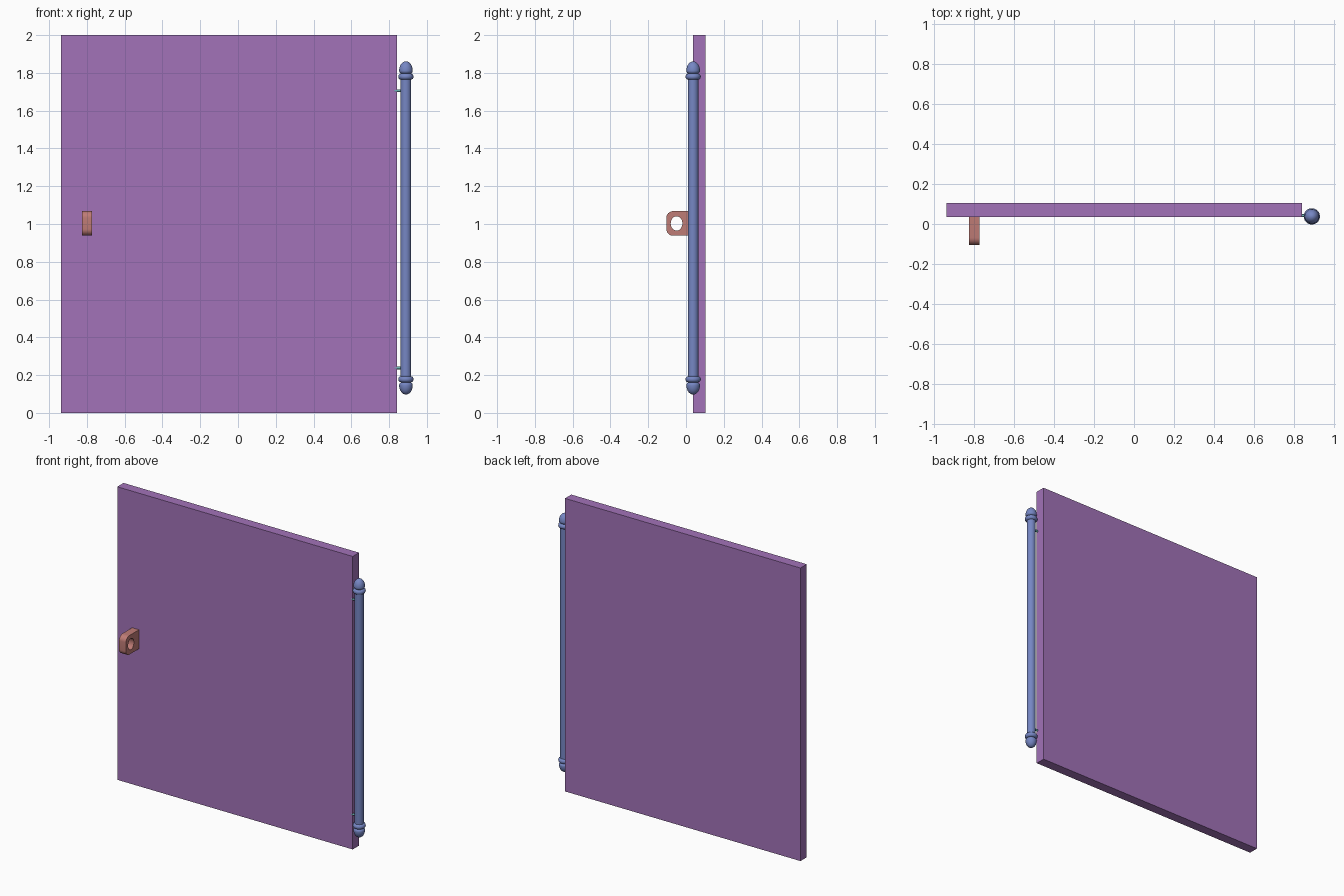
import bpy, bmesh
from math import sin, cos, pi, radians

if "Cube" in bpy.data.objects:
    bpy.data.objects.remove(bpy.data.objects["Cube"])


def material(name, rgb):
    m = bpy.data.materials.new(name)
    m.diffuse_color = (*rgb, 1)
    m.use_nodes = True
    m.node_tree.nodes["Principled BSDF"].inputs["Base Color"].default_value = m.diffuse_color
    return m


PURPLE = material("purple", (0.36, 0.17, 0.48))
BLUE = material("blue", (0.18, 0.24, 0.55))
RED = material("red", (0.52, 0.2, 0.18))
TEAL = material("teal", (0.15, 0.45, 0.45))

HX, HY, MID = 0.889, 0.038, 0.979     # hinge axis and its middle height


def finish(ob, name, mat, smooth=True):
    ob.name = name
    ob.data.materials.clear()
    ob.data.materials.append(mat)
    if smooth:
        bpy.ops.object.select_all(action='DESELECT')
        ob.select_set(True)
        bpy.context.view_layer.objects.active = ob
        bpy.ops.object.shade_smooth_by_angle(angle=radians(35))
    return ob


def lathe(name, profile, mat, steps=40):
    bm = bmesh.new()
    verts = [bm.verts.new((r, 0, z)) for r, z in profile]
    edges = [bm.edges.new(p) for p in zip(verts, verts[1:])]
    bmesh.ops.spin(bm, geom=verts + edges, cent=(0, 0, 0), axis=(0, 0, 1),
                   angle=2 * pi, steps=steps)
    bmesh.ops.remove_doubles(bm, verts=bm.verts, dist=1e-5)
    bmesh.ops.recalc_face_normals(bm, faces=bm.faces)
    me = bpy.data.meshes.new(name)
    bm.to_mesh(me)
    bm.free()
    ob = bpy.data.objects.new(name, me)
    bpy.context.collection.objects.link(ob)
    ob.location = (HX, HY, MID)
    return finish(ob, name, mat)


# Door panel
bpy.ops.mesh.primitive_cube_add(size=1, location=(-0.048, 0.07, 1))
door = bpy.context.object
door.scale = (1.778, 0.068, 2)
finish(door, "door_panel", PURPLE, smooth=False)

# Hinge rod
lathe("hinge_rod", [(0, -0.79), (0.028, -0.79), (0.028, 0.79), (0, 0.79)], BLUE)

# Finials: rounded collar, then an egg-shaped cap
collar = [(0.026 + 0.0145 * sin(pi * i / 10), 0.801 - 0.016 * cos(pi * i / 10))
          for i in range(11)]
cap = [(0.036 * cos(t), 0.832 + (0.05 if t > 0 else 0.022) * sin(t))
       for t in [-pi / 4 + (3 * pi / 4) * i / 15 for i in range(15)]]
profile = [(0, 0.785)] + collar + cap + [(0, 0.882)]
for name, s in (("upper_finial", 1), ("lower_finial", -1)):
    lathe(name, [(r, s * z) for r, z in profile], BLUE)

# Pins joining the rod to the door edge
for name, z in (("upper_pin", 1.706), ("lower_pin", 0.238)):
    bpy.ops.mesh.primitive_cylinder_add(vertices=16, radius=0.007, depth=0.05,
                                        location=(0.853, 0.042, z),
                                        rotation=(0, pi / 2, 0))
    finish(bpy.context.object, name, TEAL)


# Handle: rounded block with an oval through-hole
def arc(cx, cy, rx, ry, a0, a1, n):
    return [(cx + rx * cos(a0 + (a1 - a0) * i / n),
             cy + ry * sin(a0 + (a1 - a0) * i / n)) for i in range(n + 1)]


outer = ([(0.04, 0.938), (0.04, 1.068)]
         + arc(-0.068, 1.033, 0.036, 0.035, pi / 2, pi, 8)
         + arc(-0.068, 0.973, 0.036, 0.035, pi, 1.5 * pi, 8))
hole = arc(-0.05, 1.003, 0.031, 0.038, 0, 2 * pi, 28)[:-1]
cu = bpy.data.curves.new("handle", 'CURVE')
cu.dimensions = '2D'
cu.fill_mode = 'BOTH'
cu.extrude = 0.026
for pts in (outer, hole):
    sp = cu.splines.new('POLY')
    sp.points.add(len(pts) - 1)
    for p, (x, y) in zip(sp.points, pts):
        p.co = (x, y, 0, 1)
    sp.use_cyclic_u = True
handle = bpy.data.objects.new("handle", cu)
bpy.context.collection.objects.link(handle)
handle.location.x = -0.799
handle.rotation_euler = (pi / 2, 0, pi / 2)
bpy.ops.object.select_all(action='DESELECT')
handle.select_set(True)
bpy.context.view_layer.objects.active = handle
bpy.ops.object.convert(target='MESH')
handle = bpy.context.object
bm = bmesh.new()
bm.from_mesh(handle.data)
bmesh.ops.remove_doubles(bm, verts=bm.verts, dist=1e-5)
bmesh.ops.recalc_face_normals(bm, faces=bm.faces)
bm.to_mesh(handle.data)
bm.free()
finish(handle, "handle", RED)
